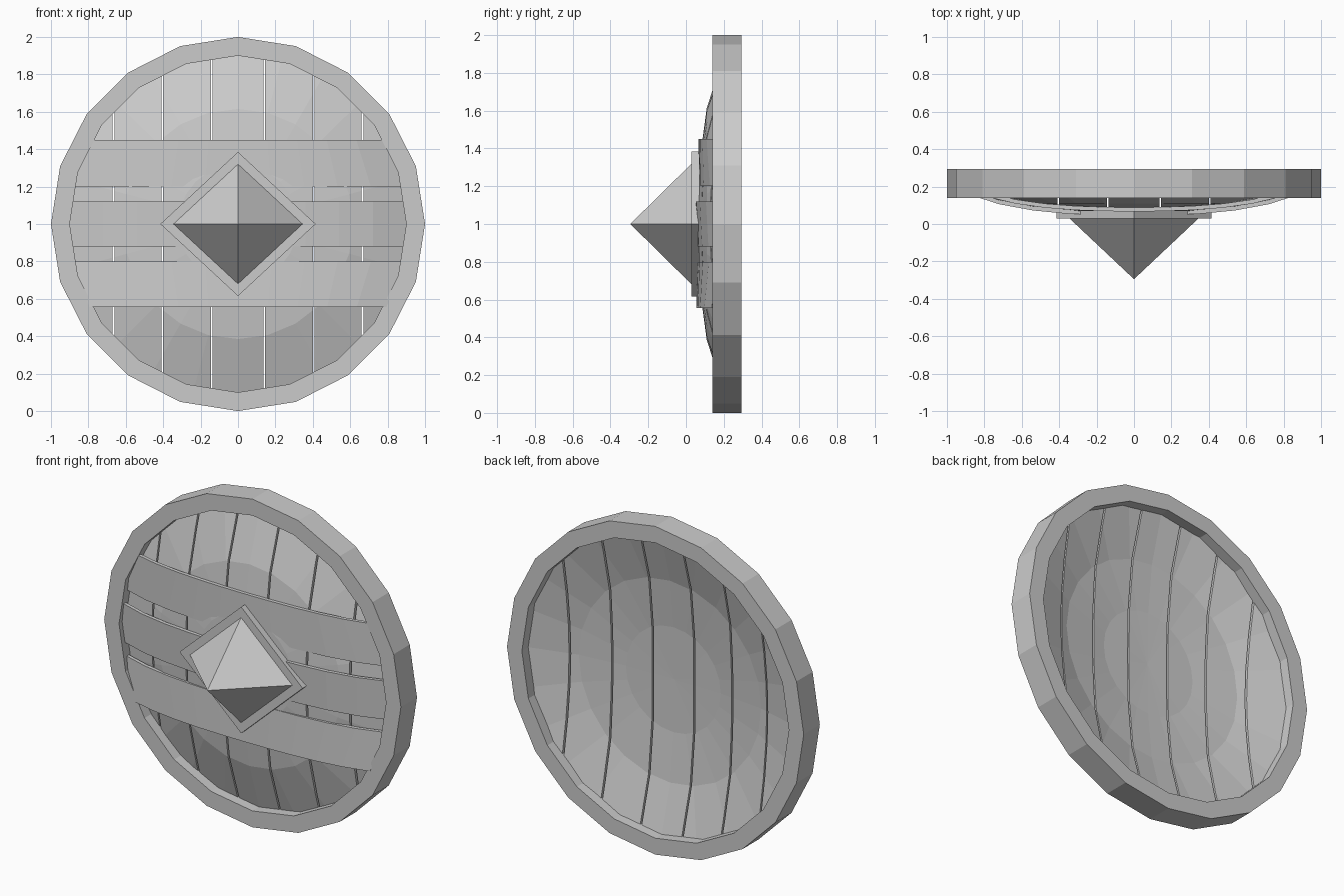
import bpy, bmesh, math

cube = bpy.data.objects.get("Cube")
if cube:
    bpy.data.objects.remove(cube)

grey = bpy.data.materials.new("plain grey")
grey.use_nodes = True
colour = (0.6, 0.6, 0.6, 1)
grey.diffuse_color = colour
grey.node_tree.nodes["Principled BSDF"].inputs["Base Color"].default_value = colour

MID = 1.0  # height of the shield centre


def finish(name, bm):
    bmesh.ops.recalc_face_normals(bm, faces=bm.faces)
    mesh = bpy.data.meshes.new(name)
    bm.to_mesh(mesh)
    bm.free()
    mesh.materials.append(grey)
    obj = bpy.data.objects.new(name, mesh)
    bpy.context.collection.objects.link(obj)


def ring(bm, radius, y, sides):
    step = math.tau / sides
    return [bm.verts.new((radius * math.sin(i * step), y, MID + radius * math.cos(i * step)))
            for i in range(sides)]


def bridge(bm, a, b):
    for i in range(len(a)):
        j = (i + 1) % len(a)
        bm.faces.new((a[i], a[j], b[j], b[i]))


# Rim: a square-section hoop
bm = bmesh.new()
section = [(1, 0.14), (1, 0.295), (0.9, 0.295), (0.9, 0.14)]
loops = [ring(bm, r, y, 20) for r, y in section]
for k in range(4):
    bridge(bm, loops[k], loops[(k + 1) % 4])
finish("rim", bm)


# Planks: a shallow faceted dome, sliced into upright strips
def dome():
    bm = bmesh.new()
    rings = [ring(bm, r, y, 24) for r, y in [(0.32, 0.07), (0.615, 0.11), (0.92, 0.21)]]
    hub = bm.verts.new((0, 0.06, MID))
    for i in range(24):
        bm.faces.new((hub, rings[0][i], rings[0][(i + 1) % 24]))
    bridge(bm, rings[0], rings[1])
    bridge(bm, rings[1], rings[2])
    return bm


seams = [-1, -0.665, -0.405, -0.14, 0.14, 0.405, 0.665, 1]
for k in range(7):
    bm = dome()
    for x, side in ((seams[k] + 0.005, -1), (seams[k + 1] - 0.005, 1)):
        bmesh.ops.bisect_plane(bm, geom=bm.verts[:] + bm.edges[:] + bm.faces[:],
                               plane_co=(x, 0, 0), plane_no=(side, 0, 0), clear_outer=True)
    # thicken towards the back, most at the middle of the shield
    copy = bmesh.ops.extrude_face_region(bm, geom=bm.faces[:], use_keep_orig=True)
    for v in copy["geom"]:
        if isinstance(v, bmesh.types.BMVert):
            v.co.y += 0.055 - 0.03 * (v.co.x ** 2 + (v.co.z - MID) ** 2)
    finish(f"plank_{k + 1}", bm)


# Cross bands: bowed straps whose ends tuck inside the rim
def band(name, low, high, y_low, y_high):
    bm = bmesh.new()
    count = 10
    thick = 0.022
    corners = ((low, y_low), (high, y_high), (high, y_high + thick), (low, y_low + thick))
    rows = []
    for i in range(count + 1):
        t = 2 * i / count - 1
        row = []
        for z, y in corners:
            x = t * math.sqrt(0.91 ** 2 - (z - MID) ** 2)
            row.append(bm.verts.new((x, y + 0.065 * x ** 2 + 0.1 * x ** 4, z)))
        rows.append(row)
    for a, b in zip(rows, rows[1:]):
        bridge(bm, a, b)
    bm.faces.new(rows[0])
    bm.faces.new(rows[-1])
    finish(name, bm)


band("upper_band", 1.2, 1.45, 0.068, 0.067)
band("middle_band", 0.88, 1.12, 0.058, 0.045)
band("lower_band", 0.555, 0.8, 0.055, 0.062)


# Boss: a diamond plate carrying a long pyramid
def diamond(bm, half_width, half_height, y):
    return [bm.verts.new((x, y, MID + z)) for x, z in
            ((half_width, 0), (0, half_height), (-half_width, 0), (0, -half_height))]


bm = bmesh.new()
front, back = diamond(bm, 0.415, 0.385, 0.03), diamond(bm, 0.415, 0.385, 0.07)
bridge(bm, front, back)
bm.faces.new(front)
bm.faces.new(back)
finish("boss_plate", bm)

bm = bmesh.new()
base = diamond(bm, 0.345, 0.32, 0.03)
tip = bm.verts.new((0, -0.295, MID))
for i in range(4):
    bm.faces.new((base[i], base[(i + 1) % 4], tip))
bm.faces.new(base)
finish("boss_spike", bm)
